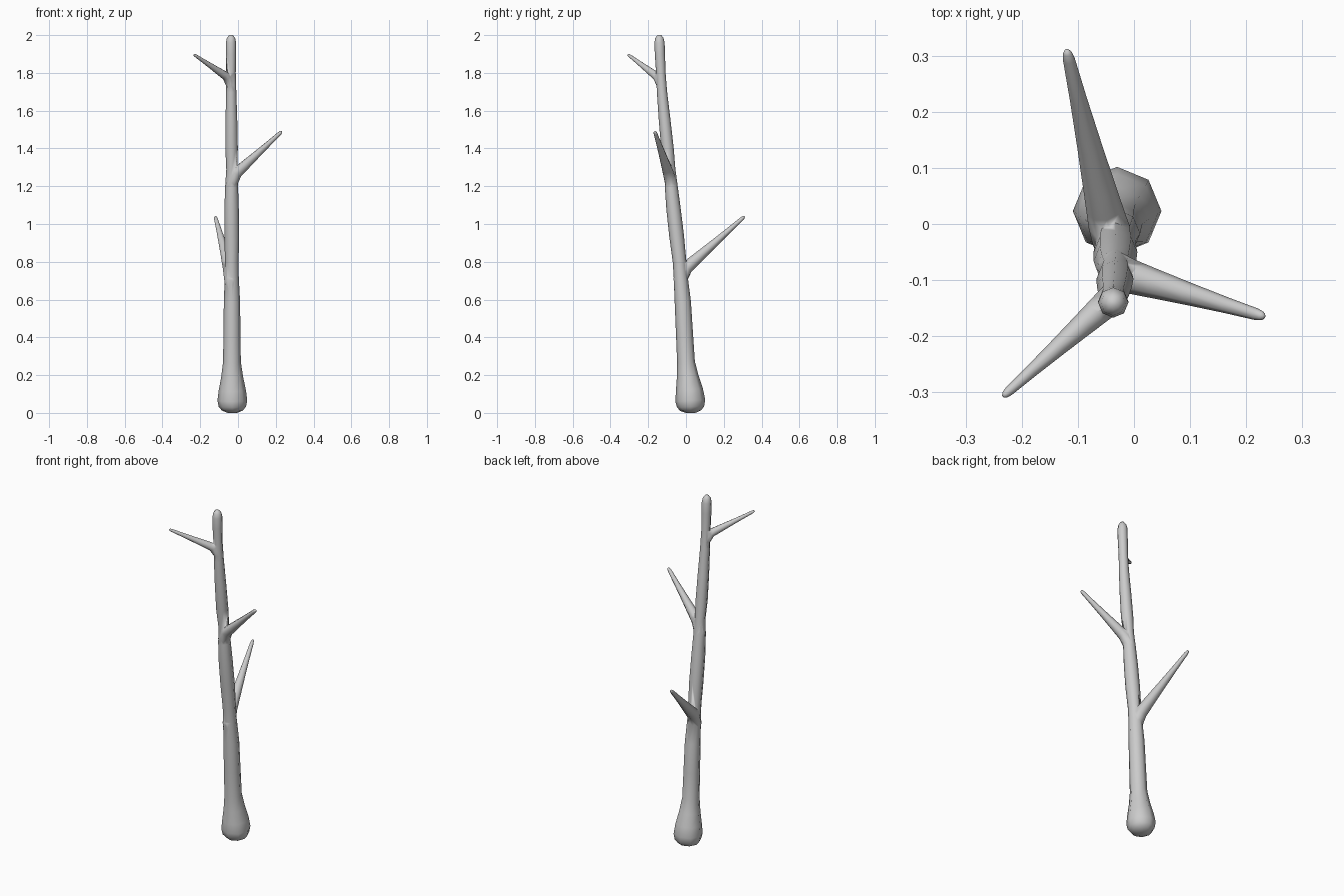
import bpy, bmesh, math
from mathutils import Vector

if "Cube" in bpy.data.objects:
    bpy.data.objects.remove(bpy.data.objects["Cube"])

SIDES = 8


def tube(name, path, side):
    """Closed eight-sided tube through (x, y, z, radius) points."""
    bm = bmesh.new()
    pts = [Vector(p[:3]) for p in path]
    rings = []
    for i, p in enumerate(pts):
        t = (pts[min(i + 1, len(pts) - 1)] - pts[max(i - 1, 0)]).normalized()
        u = (side - t * side.dot(t)).normalized()
        v = t.cross(u)
        r = path[i][3]
        rings.append([bm.verts.new(p + r * (u * math.cos(a) + v * math.sin(a)))
                      for a in (math.tau * k / SIDES for k in range(SIDES))])
    for a, b in zip(rings, rings[1:]):
        for k in range(SIDES):
            n = (k + 1) % SIDES
            bm.faces.new((a[k], a[n], b[n], b[k]))
    bm.faces.new(rings[0][::-1])
    bm.faces.new(rings[-1])
    bmesh.ops.recalc_face_normals(bm, faces=bm.faces[:])
    me = bpy.data.meshes.new(name)
    bm.to_mesh(me)
    bm.free()
    ob = bpy.data.objects.new(name, me)
    bpy.context.collection.objects.link(ob)
    return ob


def branch(name, below, base, tip, r0, r1):
    """Branch that bends out of the trunk and tapers to a rounded tip."""
    below, base, tip = Vector(below), Vector(base), Vector(tip)
    d = tip - base
    side = Vector((d.y, -d.x, 0)).normalized()
    path = [(*below, r0 * 0.8), (*below.lerp(base, 0.6), r0 * 0.95)]
    for t in (0.1, 0.18, 0.28, 0.5, 0.75, 0.95):
        r = r1 + (r0 - r1) * (1 - t) ** 1.25
        path.append((*(base + d * t), r))
    path.append((*(base + d * 0.985), r1 * 0.8))
    path.append((*tip, r1 * 0.35))
    return tube(name, path, side)


# Leaning trunk with a swollen foot and rounded top
trunk = tube("trunk", [
    (-0.03, 0.025, 0.0, 0.025), (-0.03, 0.025, 0.012, 0.055),
    (-0.03, 0.024, 0.032, 0.072), (-0.03, 0.023, 0.065, 0.079),
    (-0.03, 0.018, 0.12, 0.072), (-0.031, 0.009, 0.19, 0.058),
    (-0.032, 0.0, 0.27, 0.047), (-0.032, -0.008, 0.42, 0.045),
    (-0.032, -0.017, 0.59, 0.043), (-0.033, -0.028, 0.72, 0.037),
    (-0.033, -0.034, 0.80, 0.036), (-0.033, -0.05, 0.94, 0.039),
    (-0.034, -0.066, 1.08, 0.038), (-0.034, -0.078, 1.20, 0.034),
    (-0.033, -0.085, 1.29, 0.029), (-0.034, -0.098, 1.40, 0.033),
    (-0.035, -0.113, 1.55, 0.031), (-0.036, -0.127, 1.70, 0.027),
    (-0.037, -0.133, 1.80, 0.025), (-0.037, -0.138, 1.90, 0.027),
    (-0.037, -0.14, 1.96, 0.027), (-0.037, -0.141, 1.985, 0.022),
    (-0.037, -0.141, 2.0, 0.01)], Vector((1, 0, 0)))

# Three side branches
branches = [
    branch("low_branch", (-0.034, -0.026, 0.65), (-0.038, -0.035, 0.735),
           (-0.12, 0.31, 1.04), 0.039, 0.010),
    branch("middle_branch", (-0.034, -0.074, 1.17), (-0.035, -0.085, 1.245),
           (0.232, -0.165, 1.49), 0.034, 0.010),
    branch("high_branch", (-0.036, -0.126, 1.69), (-0.038, -0.132, 1.765),
           (-0.233, -0.307, 1.897), 0.027, 0.008),
]

# Fuse the branches into the trunk
bpy.context.view_layer.objects.active = trunk
trunk.select_set(True)
for b in branches:
    mod = trunk.modifiers.new("join_" + b.name, "BOOLEAN")
    mod.operation = "UNION"
    mod.solver = "EXACT"
    mod.object = b
    bpy.ops.object.modifier_apply(modifier=mod.name)
    bpy.data.objects.remove(b)

# Smooth bark
bpy.ops.object.shade_smooth()
